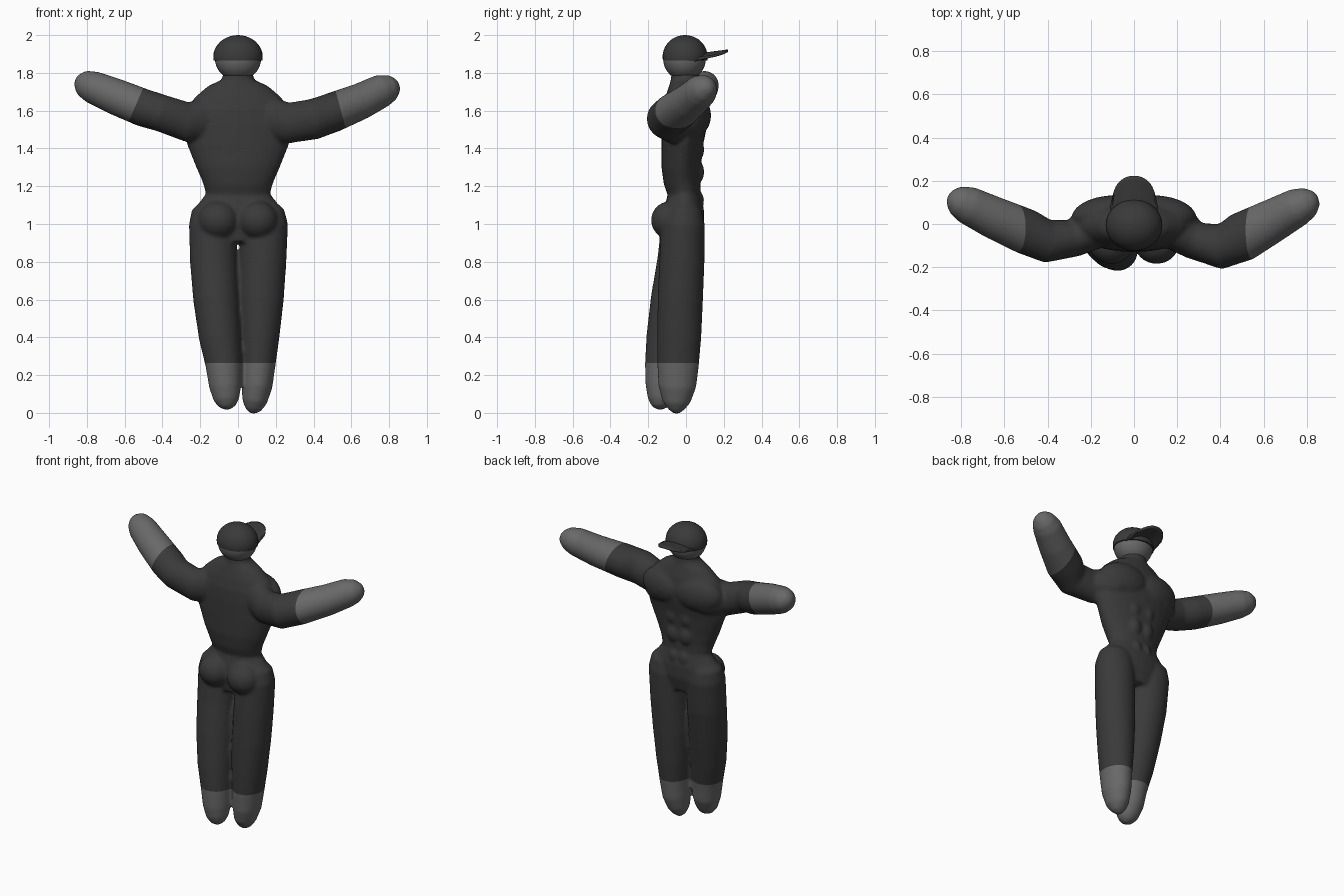
import bpy, bmesh, math
from mathutils import Vector, Matrix

cube = bpy.data.objects.get("Cube")
if cube:
    bpy.data.objects.remove(cube, do_unlink=True)


def material(name, value):
    m = bpy.data.materials.new(name)
    m.use_nodes = True
    m.diffuse_color = (value, value, value, 1)
    m.node_tree.nodes["Principled BSDF"].inputs["Base Color"].default_value = (value, value, value, 1)
    return m


DARK = material("dark_cloth", 0.042)
GRAY = material("gray_skin", 0.14)


def add_object(name, bm, *mats):
    bmesh.ops.recalc_face_normals(bm, faces=bm.faces)
    for f in bm.faces:
        f.smooth = True
    me = bpy.data.meshes.new(name)
    bm.to_mesh(me)
    bm.free()
    ob = bpy.data.objects.new(name, me)
    bpy.context.collection.objects.link(ob)
    for m in mats:
        me.materials.append(m)
    return ob


def loft(bm, sections, side, sides=24):
    """Skin rings (centre, radius along side, radius across) along a path."""
    pts = [Vector(s[0]) for s in sections]
    rings = []
    for i, (c, ra, rb) in enumerate(sections):
        t = (pts[min(i + 1, len(pts) - 1)] - pts[max(i - 1, 0)]).normalized()
        a = (Vector(side) - t * t.dot(Vector(side))).normalized()
        b = t.cross(a)
        angles = [math.tau * k / sides for k in range(sides)]
        rings.append([bm.verts.new(pts[i] + a * ra * math.cos(w) + b * rb * math.sin(w)) for w in angles])
    for p, q in zip(rings, rings[1:]):
        for k in range(sides):
            n = (k + 1) % sides
            bm.faces.new((p[k], p[n], q[n], q[k]))
    bm.faces.new(rings[0][::-1])
    bm.faces.new(rings[-1])


def ellipsoid(bm, centre, radii, turn=0):
    mat = Matrix.Translation(centre) @ Matrix.Rotation(turn, 4, 'Z') @ Matrix.Diagonal((*radii, 1))
    return bmesh.ops.create_uvsphere(bm, u_segments=32, v_segments=20, radius=1, matrix=mat)["verts"]


bm = bmesh.new()

# Torso, from pelvis to neck: height, y centre, half width, half depth
torso = [(.9, -.02, .18, .09), (1.0, -.015, .25, .11), (1.08, -.01, .232, .105),
         (1.16, -.01, .17, .088), (1.22, -.02, .187, .098), (1.3, -.025, .222, .105),
         (1.42, -.02, .27, .11), (1.52, -.01, .285, .12), (1.6, -.005, .275, .12),
         (1.67, -.005, .23, .105), (1.73, -.005, .16, .085), (1.765, -.005, .085, .075),
         (1.84, -.005, .07, .07)]
loft(bm, [((0, y, z), rx, ry) for z, y, rx, ry in torso], (1, 0, 0))

# Legs: x centre, y centre, height, half width, half depth
left_leg = [(.13, -.01, 1.12, .06, .05), (.135, -.01, 1.07, .11, .095), (.138, -.015, 1.0, .127, .115),
            (.132, -.022, .8, .124, .12), (.122, -.03, .6, .12, .12), (.114, -.036, .4, .105, .117),
            (.108, -.042, .25, .09, .11), (.1, -.046, .14, .082, .1), (.088, -.05, .06, .066, .075),
            (.08, -.05, .02, .045, .045), (.076, -.05, -.003, .015, .015)]
right_leg = [(-.13, -.01, 1.12, .06, .05), (-.135, -.01, 1.07, .11, .095), (-.135, -.015, 1.0, .125, .115),
             (-.13, -.035, .8, .124, .118), (-.117, -.07, .6, .12, .117), (-.097, -.1, .4, .11, .11),
             (-.076, -.118, .25, .095, .1), (-.068, -.125, .14, .085, .09), (-.06, -.135, .07, .068, .068),
             (-.053, -.138, .035, .045, .045), (-.05, -.138, .018, .015, .015)]
for leg in (left_leg, right_leg):
    loft(bm, [((x, y, z), rx, ry) for x, y, z, rx, ry in leg], (1, 0, 0))

# Arms: centre, vertical radius, horizontal radius
left_arm = [((.14, -.02, 1.56), .12, .08), ((.27, -.075, 1.535), .108, .085), ((.4, -.105, 1.555), .108, .105),
            ((.5, -.06, 1.59), .105, .115), ((.65, .02, 1.65), .096, .1), ((.76, .08, 1.705), .088, .088),
            ((.81, .103, 1.722), .07, .07), ((.84, .118, 1.73), .04, .04), ((.85, .122, 1.733), .015, .015)]
right_arm = [((-.14, -.02, 1.56), .12, .08), ((-.27, -.065, 1.54), .105, .085), ((-.4, -.08, 1.585), .098, .1),
             ((-.5, -.035, 1.615), .1, .106), ((-.65, .03, 1.675), .096, .098), ((-.77, .088, 1.725), .086, .088),
             ((-.82, .11, 1.745), .07, .07), ((-.85, .122, 1.752), .04, .04), ((-.86, .126, 1.755), .015, .015)]
for arm in (left_arm, right_arm):
    loft(bm, arm, (0, 0, 1))

# Mirrored muscles: buttocks, chest plates reaching the arms, paired abdominals
for s in (-1, 1):
    ellipsoid(bm, (s * .105, -.085, 1.02), (.105, .1, .1))
    ellipsoid(bm, (s * .13, .05, 1.575), (.16, .08, .11), -s * .15)
    ellipsoid(bm, (s * .22, .02, 1.54), (.13, .06, .085), -s * .7)
    for x, z, r in ((.052, 1.395, .055), (.046, 1.275, .055), (.036, 1.125, .045)):
        ellipsoid(bm, (s * x, .055, z), (r * .85, .042, r * 1.15))

# Fuse the body into one soft skin
body = add_object("body", bm, DARK)
remesh = body.modifiers.new("fuse", 'REMESH')
remesh.mode = 'VOXEL'
remesh.voxel_size = 0.011
soften = body.modifiers.new("soften", 'SMOOTH')
soften.factor = 0.5
soften.iterations = 5
fused = bpy.data.meshes.new_from_object(body.evaluated_get(bpy.context.evaluated_depsgraph_get()))
bpy.data.objects.remove(body, do_unlink=True)

# Cut clean cuffs and colour the bare ends of the limbs
bm = bmesh.new()
bm.from_mesh(fused)
bpy.data.meshes.remove(fused)
cuffs = [(Vector((0, 0, .265)), Vector((0, 0, -1))),
         (Vector((.545, 0, 1.6)), Vector((.96, 0, .26))),
         (Vector((-.545, 0, 1.62)), Vector((-.92, 0, .4)))]
for point, normal in cuffs:
    bmesh.ops.bisect_plane(bm, geom=bm.verts[:] + bm.edges[:] + bm.faces[:], plane_co=point, plane_no=normal)
for f in bm.faces:
    c = f.calc_center_median()
    f.material_index = int(any((c - p).dot(n) > 0 for p, n in cuffs))
add_object("body", bm, DARK, GRAY)

# Head
bm = bmesh.new()
ellipsoid(bm, (0, -.008, 1.875), (.122, .113, .115))
add_object("head", bm, GRAY)

# Cap crown: a dome closed underneath
bm = bmesh.new()
ellipsoid(bm, (0, -.005, 1.885), (.131, .119, .115))
cut = bmesh.ops.bisect_plane(bm, geom=bm.verts[:] + bm.edges[:] + bm.faces[:],
                             plane_co=(0, 0, 1.866), plane_no=(0, 0, -1), clear_outer=True)
bmesh.ops.holes_fill(bm, edges=[e for e in bm.edges if e.is_boundary])
crown = add_object("cap_crown", bm, DARK)

# Cap brim: an arched tongue rising to the tip
bm = bmesh.new()
bmesh.ops.create_grid(bm, x_segments=20, y_segments=10, size=1)
for v in bm.verts:
    u, t = v.co.x, (v.co.y + 1) / 2
    tip = .08 + .142 * math.sqrt(max(0, 1 - abs(u) ** 2.4))
    v.co = (.106 * u, .03 + (tip - .03) * t, 1.893 + .025 * t - .035 * u * u)
brim = add_object("cap_brim", bm, DARK)
thick = brim.modifiers.new("thickness", 'SOLIDIFY')
thick.thickness = 0.012
thick.offset = 0

# Keep rims crisp on the cap
for ob in (crown, brim):
    bpy.ops.object.select_all(action='DESELECT')
    ob.select_set(True)
    bpy.context.view_layer.objects.active = ob
    bpy.ops.object.shade_smooth_by_angle(angle=math.radians(45))
